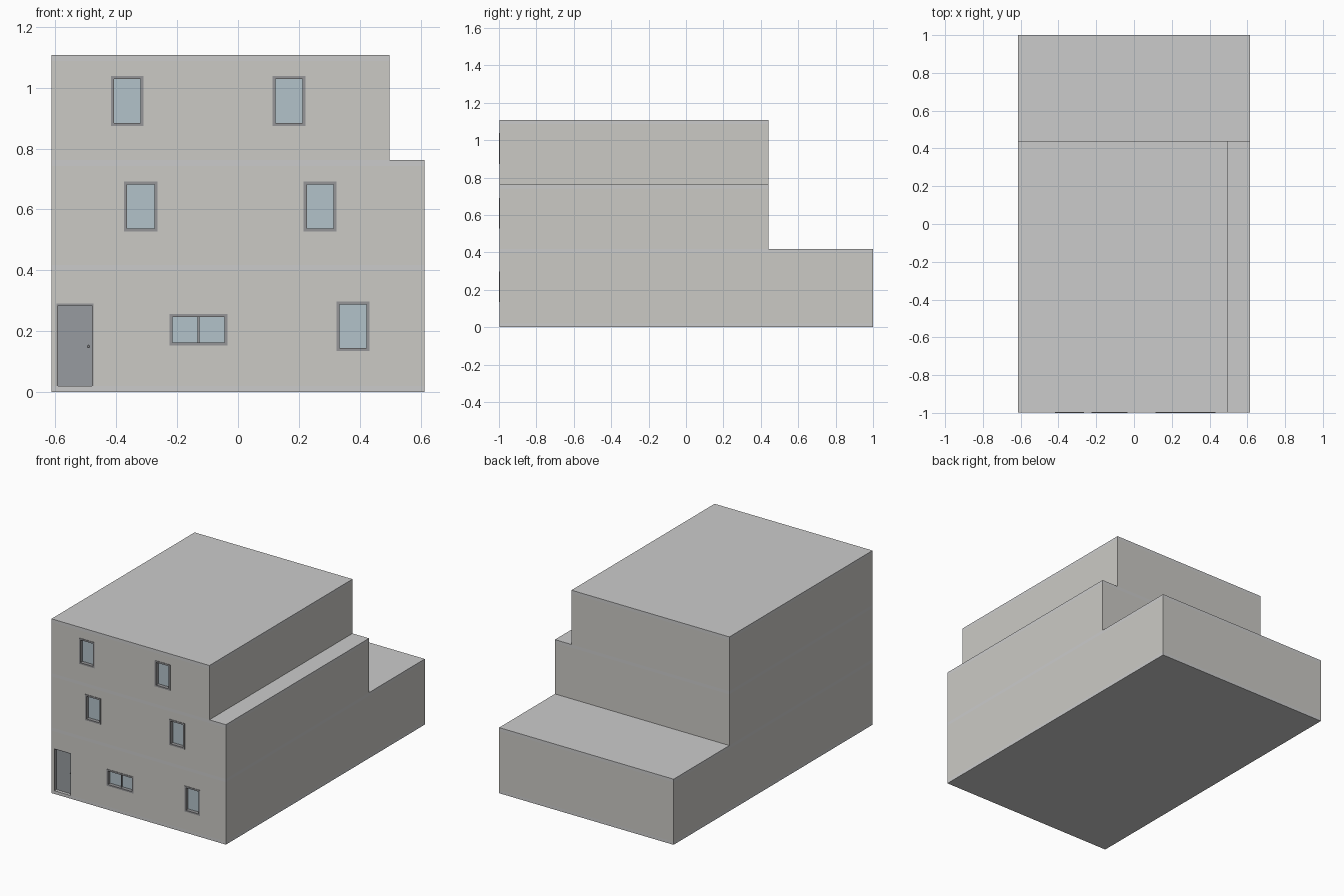
import bpy, bmesh
from mathutils import Matrix, Vector

if "Cube" in bpy.data.objects:
    bpy.data.objects.remove(bpy.data.objects["Cube"])


def material(name, rgb):
    m = bpy.data.materials.new(name)
    m.diffuse_color = (*rgb, 1)
    m.use_nodes = True
    m.node_tree.nodes["Principled BSDF"].inputs["Base Color"].default_value = m.diffuse_color
    return m


WALL = material("wall_plaster", (0.60, 0.59, 0.56))
SLAB = material("slab_concrete", (0.55, 0.55, 0.545))
FRAME = material("frame_grey", (0.30, 0.30, 0.31))
GLASS = material("glass", (0.45, 0.54, 0.59))
DOOR = material("door_panel", (0.31, 0.33, 0.35))


def boxes(name, spans, mat):
    """One object made of axis-aligned boxes (x0, x1, y0, y1, z0, z1)."""
    bm = bmesh.new()
    for x0, x1, y0, y1, z0, z1 in spans:
        centre = Vector((x0 + x1, y0 + y1, z0 + z1)) / 2
        size = (x1 - x0, y1 - y0, z1 - z0, 1)
        bmesh.ops.create_cube(bm, size=1, matrix=Matrix.Translation(centre) @ Matrix.Diagonal(size))
    me = bpy.data.meshes.new(name)
    bm.to_mesh(me)
    bm.free()
    ob = bpy.data.objects.new(name, me)
    bpy.context.collection.objects.link(ob)
    if mat:
        me.materials.append(mat)
    return ob


def subtract(ob, cutter):
    mod = ob.modifiers.new("cut", 'BOOLEAN')
    mod.operation = 'DIFFERENCE'
    mod.solver = 'EXACT'
    mod.object = cutter
    bpy.context.view_layer.objects.active = ob
    bpy.ops.object.modifier_apply(modifier=mod.name)
    bpy.data.objects.remove(cutter)


T = 0.02          # slab thickness
W = 0.05          # wall thickness
FACE = -0.997     # front wall plane
B = 0.01          # frame width

# Per storey: right edge, back edge, base of walls, top of walls, openings (x0, x1, z0, z1)
door = (-0.597, -0.475, 0.02, 0.29)
storeys = {
    "ground": (0.613, 1.0, 0.02, 0.397,
               [door, (-0.225, -0.035, 0.152, 0.257), (0.323, 0.432, 0.135, 0.297)]),
    "middle": (0.613, 0.44, 0.417, 0.742,
               [(-0.375, -0.265, 0.528, 0.692), (0.216, 0.324, 0.528, 0.692)]),
    "top": (0.497, 0.44, 0.762, 1.087,
            [(-0.418, -0.31, 0.874, 1.038), (0.114, 0.222, 0.874, 1.038)]),
}

# Base slab
boxes("base_slab", [(-0.613, 0.613, FACE, 1.0, 0, T)], SLAB)


def window(name, x0, x1, z0, z1):
    # Thin frame standing just proud of the wall, with glass set back
    y0, y1 = -1.0, FACE + 0.04
    parts = [(x0, x0 + B, y0, y1, z0, z1), (x1 - B, x1, y0, y1, z0, z1),
             (x0 + B, x1 - B, y0, y1, z0, z0 + B), (x0 + B, x1 - B, y0, y1, z1 - B, z1)]
    if x1 - x0 > z1 - z0:      # centre bar of the wide window
        c = (x0 + x1) / 2
        parts.append((c - 0.003, c + 0.003, FACE + 0.01, y1, z0 + B, z1 - B))
    boxes(name + "_frame", parts, FRAME)
    boxes(name + "_glass", [(x0 + B, x1 - B, FACE + 0.02, FACE + 0.026, z0 + B, z1 - B)], GLASS)


def front_door(x0, x1, z0, z1):
    y1 = FACE + 0.04
    boxes("door_frame", [(x0, x0 + B / 2, FACE, y1, z0, z1), (x1 - B / 2, x1, FACE, y1, z0, z1),
                         (x0 + B / 2, x1 - B / 2, FACE, y1, z1 - B / 2, z1)], FRAME)
    boxes("door_panel", [(x0 + B / 2, x1 - B / 2, FACE + 0.02, FACE + 0.03, z0, z1 - B / 2)], DOOR)
    bpy.ops.mesh.primitive_uv_sphere_add(segments=12, ring_count=8, radius=0.004,
                                         location=(x1 - 0.016, FACE + 0.017, 0.15))
    knob = bpy.context.object
    knob.name = "door_knob"
    knob.data.materials.append(FRAME)
    bpy.ops.object.shade_smooth_by_angle()


for name, (xr, yb, z0, z1, openings) in storeys.items():
    # Hollow storey walls with openings, and the slab that roofs them
    walls = boxes(name + "_walls", [(-0.613, xr, FACE, yb, z0, z1)], WALL)
    subtract(walls, boxes("room_cutter", [(-0.613 + W, xr - W, FACE + W, yb - W, z0 - 0.1, z1 + 0.1)], None))
    holes = [(a, b, FACE - 0.1, FACE + W + 0.05, c - (0.01 if (a, b, c, d) == door else 0), d)
             for a, b, c, d in openings]
    subtract(walls, boxes("opening_cutter", holes, None))
    boxes(name + "_roof_slab", [(-0.613, xr, FACE, yb, z1, z1 + T)], SLAB)
    # Windows and door
    for i, o in enumerate(openings):
        if o == door:
            front_door(*o)
        else:
            window(f"{name}_window_{i}", *o)
